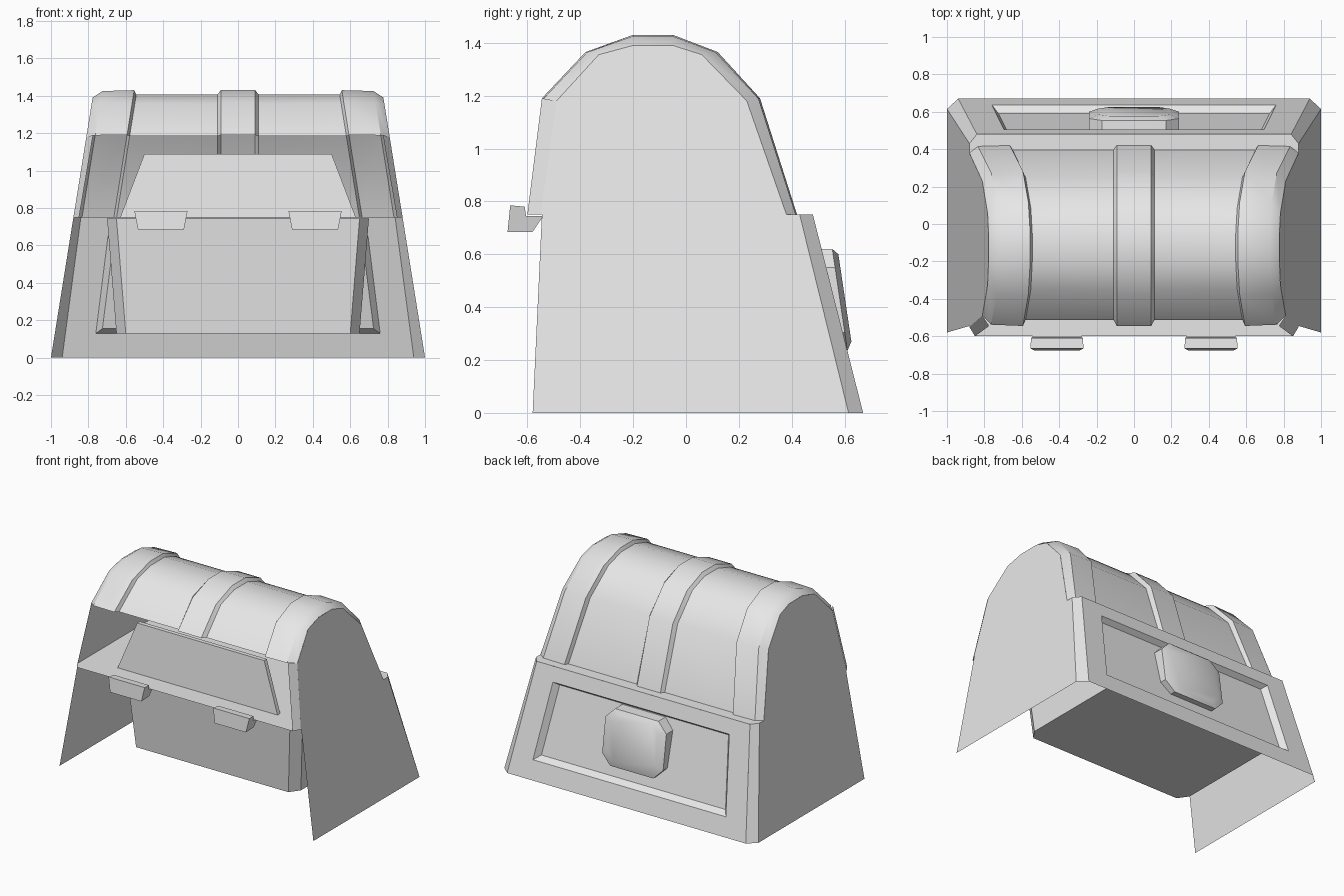
import bpy, bmesh, math
from mathutils import Vector

if "Cube" in bpy.data.objects:
    bpy.data.objects.remove(bpy.data.objects["Cube"], do_unlink=True)

grey = bpy.data.materials.new("plain_grey")
grey.use_nodes = True
grey.diffuse_color = (0.8, 0.8, 0.8, 1)
grey.node_tree.nodes["Principled BSDF"].inputs["Base Color"].default_value = (0.8, 0.8, 0.8, 1)


def build(name, verts, faces, center=(0, 0, 0.5), smooth=False):
    """Make one part with its faces turned away from center."""
    mesh = bpy.data.meshes.new(name)
    mesh.from_pydata(verts, [], faces)
    bm = bmesh.new()
    bm.from_mesh(mesh)
    bmesh.ops.recalc_face_normals(bm, faces=bm.faces)
    c = Vector(center)
    if sum(f.normal.dot(f.calc_center_median() - c) * f.calc_area() for f in bm.faces) < 0:
        bmesh.ops.reverse_faces(bm, faces=bm.faces)
    bm.to_mesh(mesh)
    bm.free()
    mesh.materials.append(grey)
    obj = bpy.data.objects.new(name, mesh)
    bpy.context.collection.objects.link(obj)
    if smooth:
        bpy.ops.object.select_all(action='DESELECT')
        obj.select_set(True)
        bpy.context.view_layer.objects.active = obj
        bpy.ops.object.shade_smooth_by_angle(angle=math.radians(32))
    return obj


def loft(name, rings, closed=True, cap_start=False, cap_end=False, **kw):
    """Bridge rings that have equal point counts."""
    n = len(rings[0])
    verts = [p for r in rings for p in r]
    faces = []
    for i in range(len(rings) - 1):
        for j in range(n if closed else n - 1):
            k = (j + 1) % n
            faces.append((i * n + j, i * n + k, (i + 1) * n + k, (i + 1) * n + j))
    if cap_start:
        faces.append(tuple(range(n)))
    if cap_end:
        faces.append(tuple(range(len(verts) - n, len(verts))))
    return build(name, verts, faces, **kw)


def side_x(z):
    return 1 - 0.16 * z


def back_y(z):
    return 0.67 - 0.2533 * z


# Arched lid: outer profile and the smaller profile at the side walls (y, z)
OUTER = [(-.545, 1.19), (-.38, 1.365), (-.2, 1.43), (-.05, 1.43), (.12, 1.365), (.28, 1.19), (.42, .75)]
INNER = [(-.49, 1.18), (-.33, 1.355), (-.2, 1.39), (-.05, 1.39), (.06, 1.355), (.23, 1.18), (.38, .75)]


def lid_ring(x, t, lean):
    ring = []
    for (y0, z0), (y1, z1) in zip(OUTER, INNER):
        y, z = y0 + (y1 - y0) * t, z0 + (z1 - z0) * t
        shift = 0.16 * (1.43 - z) * lean
        ring.append((x + math.copysign(shift, x), y, z))
    return ring


# Stations: x at the crown, inset, and whether the ring leans with the side
half = [(.771, 1, 1), (.725, .12, 1), (.555, 0, 1), (.54, .6, 1), (.11, .6, 0), (.092, 0, 0)]
stations = half + [(-x, t, l) for x, t, l in reversed(half)]
loft("arched_lid", [lid_ring(*s) for s in stations], closed=False, smooth=True)

# Side walls and the angled strips at their front and back edges
for s, label in ((1, "left"), (-1, "right")):
    outline = [(-.58, 0), (-.545, .75)]
    outline += [(.43, .75), (.615, 0)]
    build(label + "_lower_side", [(s * side_x(z), y, z) for y, z in outline], [(0, 1, 2, 3)])
    upper = [(-.55, .75)] + INNER
    build(label + "_upper_side", [(s * side_x(z), y, z) for y, z in upper], [tuple(range(len(upper)))])
    build(label + "_front_strip", [(s * .88, -.55, .75), (s * .85, -.6, .75),
          (s * .775, -.545, 1.19), (s * .811, -.49, 1.18)], [(0, 1, 2, 3)])
    build(label + "_back_strip", [(s, .615, 0), (s * .94, .67, 0),
          (s * .84, .48, .75), (s * .88, .43, .75)], [(0, 1, 2, 3)])

# Flat deck between the lower body and the lid
deck = [(-.85, -.6), (.85, -.6), (.88, -.55), (.88, .43), (.84, .48), (-.84, .48), (-.88, .43), (-.88, -.55)]
build("deck", [(x, y, .75) for x, y in deck], [tuple(range(8))])


# Back wall with a sunken field
def back_ring(x0, z0, x1, z1, depth):
    return [(x, back_y(z) - depth, z) for x, z in ((-x0, z0), (x0, z0), (x1, z1), (-x1, z1))]


loft("back_wall", [back_ring(.94, 0, .84, .75, 0), back_ring(.76, .13, .695, .65, 0),
                   back_ring(.725, .155, .665, .625, .04)], cap_end=True)


# Raised eight-sided latch on the back wall
def latch_ring(w, z0, z1, cut, face):
    pts = [(w, z0 + cut), (w, z1 - cut), (w - cut, z1), (-w + cut, z1),
           (-w, z1 - cut), (-w, z0 + cut), (-w + cut, z0), (w - cut, z0)]
    return [(x, back_y(z) - .04 if face is None else .63 - .149 * (z - .24) + face, z) for x, z in pts]


loft("back_latch", [latch_ring(.24, .235, .62, .07, None), latch_ring(.24, .235, .62, .07, -.02),
                    latch_ring(.19, .27, .6, .06, 0)],
     cap_end=True, center=(0, .55, .42), smooth=True)


# Inner box hanging below the deck, with cut front corners
def box_ring(w, front, back, z):
    pts = [(-w, front), (w, front), (w + .05, front + .07), (w + .05, back), (-w - .05, back), (-w - .05, front + .07)]
    return [(x, y, z) for x, y in pts]


loft("inner_box", [box_ring(.6, -.29, .58, .13), box_ring(.65, -.34, .42, .745)],
     cap_start=True, center=(0, .1, .45))

# Leaning panel standing on the deck under the lid
def panel_ring(offset):
    return [(-.63, -.455 + offset, .75), (.63, -.455 + offset, .75),
            (.5, -.42 + offset, 1.09), (-.5, -.42 + offset, 1.09)]


loft("front_panel", [panel_ring(0), panel_ring(.03)], cap_start=True, cap_end=True, center=(0, -.42, .9))

# Stepped brackets on the front lip, widening outward and upward
BRACKET = [(-.54, .745), (-.605, .745), (-.61, .78), (-.665, .785), (-.675, .685), (-.58, .685)]
for s, label in ((1, "left"), (-1, "right")):
    rings = []
    for e in (-1, 1):
        rings.append([(s * .412 + e * (.115 + .2 * (z - .685) + .06 * (-.54 - y)), y, z) for y, z in BRACKET])
    loft(label + "_bracket", rings, cap_start=True, cap_end=True, center=(s * .412, -.61, .73))
